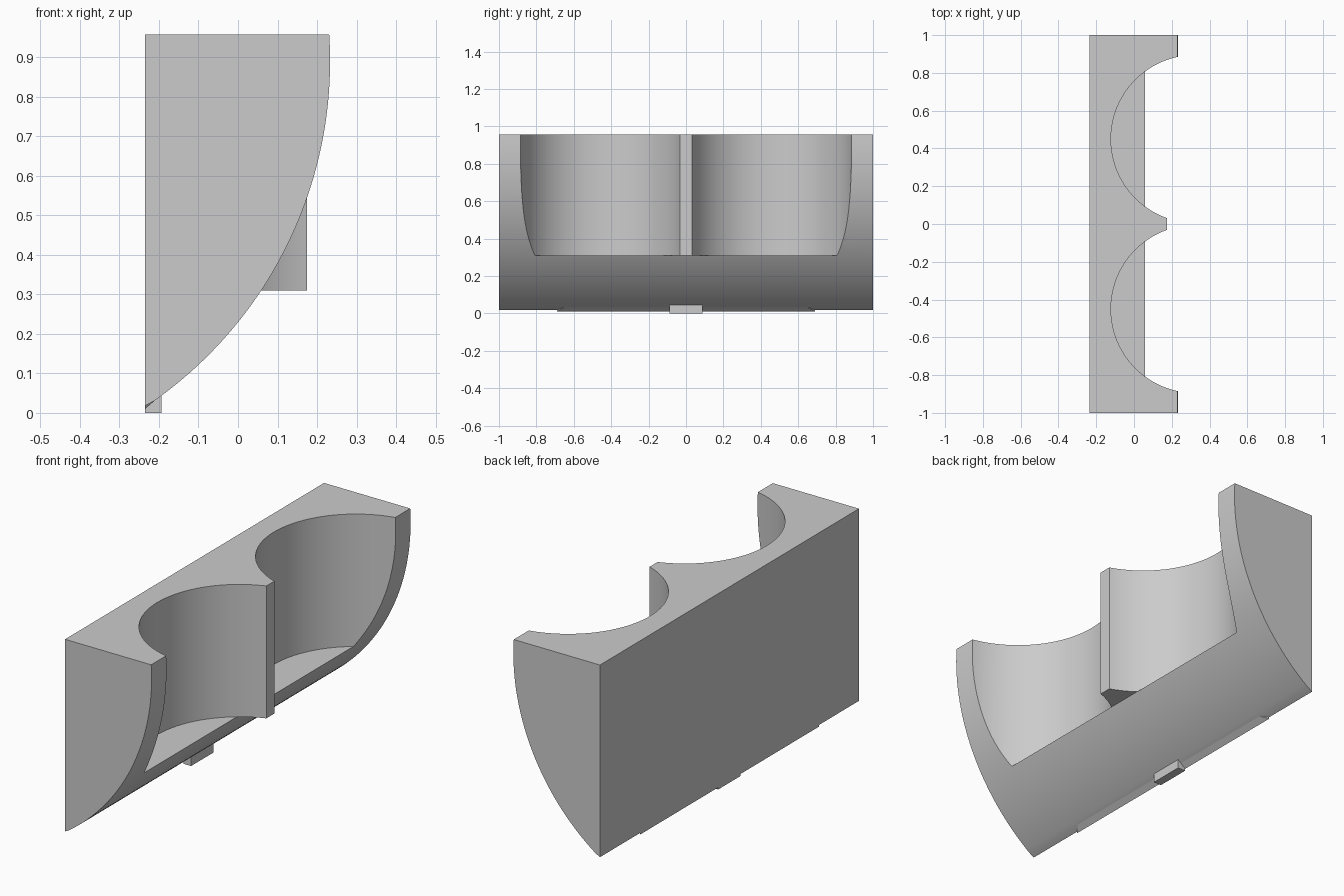
import bpy, bmesh, math
from mathutils import Vector

cube = bpy.data.objects.get("Cube")
if cube:
    bpy.data.objects.remove(cube, do_unlink=True)

grey = bpy.data.materials.new("plain grey")
grey.use_nodes = True
colour = (0.6, 0.6, 0.6, 1)
grey.diffuse_color = colour
grey.node_tree.nodes["Principled BSDF"].inputs["Base Color"].default_value = colour

BACK, FRONT, TOP = -0.235, 0.233, 0.957
FLOOR = 0.31                              # height of the recess floors
CUP_X, CUP_Y, CUP_R = 0.322, 0.45, 0.444  # round recesses
JOIN_Y, PILLAR_X = 0.2, 0.175


def extrude(name, points, offset):
    """Closed solid from a planar outline and an extrusion vector."""
    bm = bmesh.new()
    face = bm.faces.new([bm.verts.new(p) for p in points])
    moved = bmesh.ops.extrude_face_region(bm, geom=[face])["geom"]
    verts = [v for v in moved if isinstance(v, bmesh.types.BMVert)]
    bmesh.ops.translate(bm, verts=verts, vec=Vector(offset))
    bmesh.ops.recalc_face_normals(bm, faces=bm.faces)
    mesh = bpy.data.meshes.new(name)
    bm.to_mesh(mesh)
    bm.free()
    mesh.materials.append(grey)
    obj = bpy.data.objects.new(name, mesh)
    bpy.context.collection.objects.link(obj)
    return obj


def cup_arc(start, end, steps):
    """Plan points on the rear wall of the left recess, by angle."""
    angles = [start + (end - start) * i / steps for i in range(steps + 1)]
    return [(CUP_X + CUP_R * math.cos(a), CUP_Y + CUP_R * math.sin(a)) for a in angles]


def mirrored(points):
    """Add the right half of a plan outline."""
    return points + [(x, -y) for x, y in reversed(points)]


def shade(obj):
    bpy.ops.object.select_all(action='DESELECT')
    obj.select_set(True)
    bpy.context.view_layer.objects.active = obj
    bpy.ops.object.shade_smooth_by_angle(angle=math.radians(30))


# Body: side profile with a curved front, extruded across the width
R, CZ = 1.053, 0.89
CX = FRONT - R
low = math.asin((0.018 - CZ) / R)
high = math.asin((TOP - CZ) / R)
profile = [(BACK, -1, TOP), (BACK, -1, 0.018)]
for i in range(1, 49):
    a = low + (high - low) * i / 48
    profile.append((CX + R * math.cos(a), -1, CZ + R * math.sin(a)))
body = extrude("body", profile, (0, 2, 0))

# Twin recess cutter: two arcs joined behind the centre pillar
join = math.pi + math.asin((CUP_Y - JOIN_Y) / CUP_R)
outer = math.acos((0.3 - CUP_X) / CUP_R)
plan = mirrored([(0.5, CUP_Y + CUP_R)] + cup_arc(outer, join, 48))
cutter = extrude("recess_cutter", [(x, y, FLOOR) for x, y in plan], (0, 0, 1))
cut = body.modifiers.new("recesses", 'BOOLEAN')
cut.operation, cut.solver, cut.object = 'DIFFERENCE', 'EXACT', cutter
bpy.context.view_layer.objects.active = body
bpy.ops.object.modifier_apply(modifier=cut.name)
bpy.data.objects.remove(cutter, do_unlink=True)
shade(body)

# Centre pillar between the recesses
tip = 2 * math.pi - math.acos((PILLAR_X - CUP_X) / CUP_R)
plan = mirrored(cup_arc(join, tip, 20))
pillar = extrude("centre_pillar", [(x, y, FLOOR) for x, y in plan], (0, 0, TOP - FLOOR))
shade(pillar)

# Small square tab under the front edge
extrude("bottom_tab", [(BACK, -0.087, 0), (-0.193, -0.087, 0),
                       (-0.193, -0.087, 0.045), (BACK, -0.087, 0.045)], (0, 0.174, 0))

# Thin lip along the bottom edge, narrowing towards its upper side
lip = extrude("bottom_lip", [(BACK, -0.69, 0.01), (-0.197, -0.69, 0.043),
                             (BACK, -0.69, 0.03)], (0, 1.38, 0))
for v in lip.data.vertices:
    if v.co.z > 0.04:
        v.co.y *= 0.92
